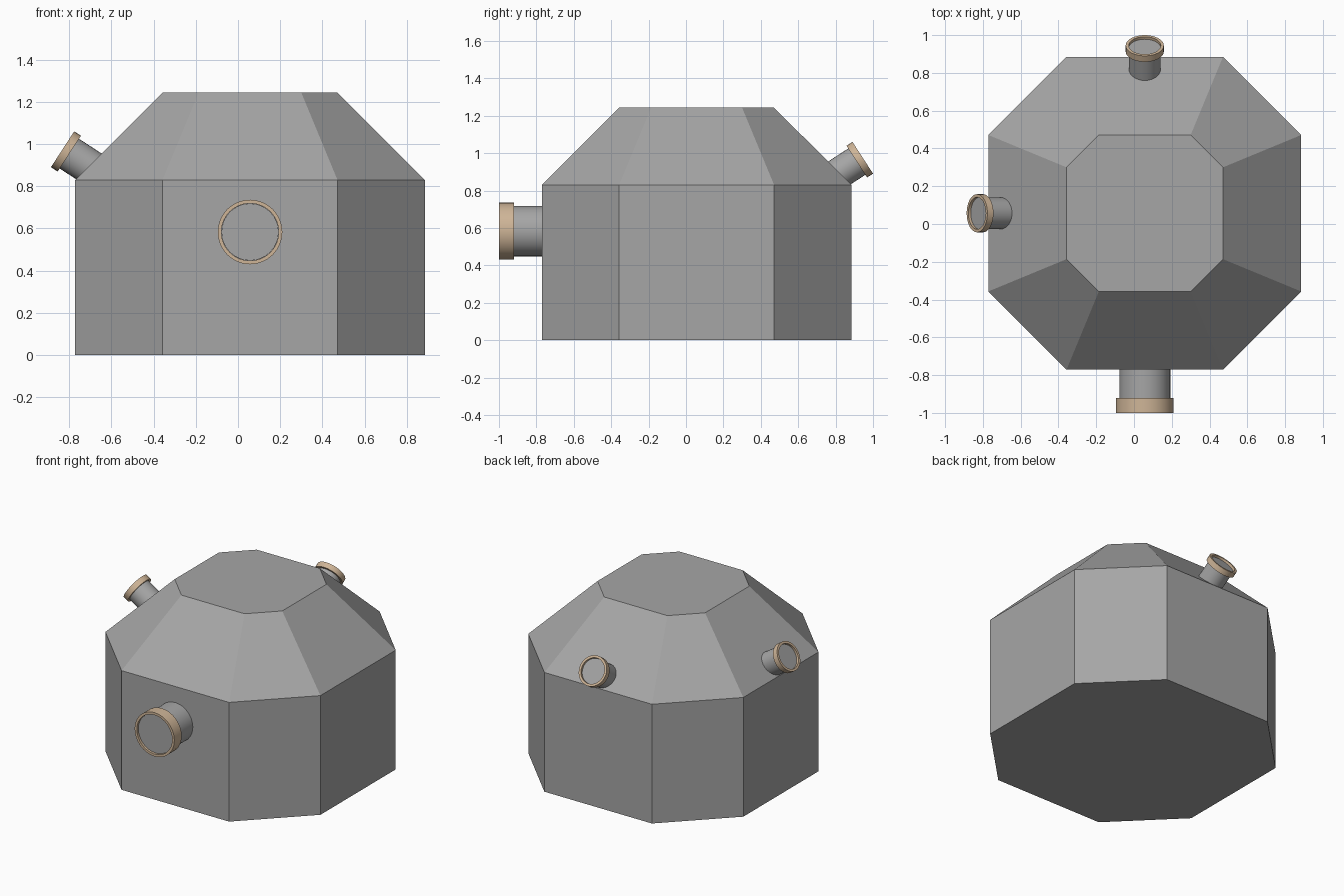
import bpy, math
from mathutils import Vector

if "Cube" in bpy.data.objects:
    bpy.data.objects.remove(bpy.data.objects["Cube"])

def material(name, rgb):
    m = bpy.data.materials.new(name)
    m.diffuse_color = (*rgb, 1)
    m.use_nodes = True
    m.node_tree.nodes["Principled BSDF"].inputs["Base Color"].default_value = m.diffuse_color
    return m

GREY = material("dull grey", (0.38, 0.38, 0.38))
TAN = material("tan", (0.62, 0.46, 0.31))
C = 0.057   # plan centre of the body in x and y
SIDES = 32

def make(name, verts, faces, mat):
    me = bpy.data.meshes.new(name)
    me.from_pydata(verts, [], faces)
    me.materials.append(mat)
    ob = bpy.data.objects.new(name, me)
    bpy.context.collection.objects.link(ob)
    return ob

def octagon(a, b, z):
    """Square of half width a with corners cut back to b."""
    pts = [(a, -b), (a, b), (b, a), (-b, a), (-a, b), (-a, -b), (-b, -a), (b, -a)]
    return [(C + x, C + y, z) for x, y in pts]

def lathe(name, profile, closed, origin, direction, mat):
    """Spin (radius, height) points about an axis; cap the ends if not closed."""
    q = Vector(direction).to_track_quat('Z', 'Y')
    n, verts, faces = len(profile), [], []
    for r, h in profile:
        for i in range(SIDES):
            a = math.tau * i / SIDES
            verts.append(q @ Vector((r * math.cos(a), r * math.sin(a), h)) + Vector(origin))
    for k in range(n if closed else n - 1):
        p, s = k * SIDES, ((k + 1) % n) * SIDES
        for i in range(SIDES):
            j = (i + 1) % SIDES
            faces.append((p + i, p + j, s + j, s + i))
    if not closed:
        faces.append(tuple(reversed(range(SIDES))))
        faces.append(tuple(range((n - 1) * SIDES, n * SIDES)))
    ob = make(name, verts, faces, mat)
    bpy.context.view_layer.objects.active = ob
    ob.select_set(True)
    bpy.ops.object.shade_smooth_by_angle(angle=math.radians(35))
    ob.select_set(False)

def port(name, face, direction, r, tube_r, thick, length):
    """Pipe stub with a flanged rim; face is the centre of the outer end."""
    recess = 0.015
    lathe(name + "_pipe", [(tube_r, -length), (tube_r, -recess)], False, face, direction, GREY)
    inner = tube_r + 0.001
    lathe(name + "_rim", [(r, -thick), (r, 0), (inner, 0), (inner, -thick)], True,
          face, direction, TAN)

# body: straight walls with sloping shoulders and a flat top
rings = octagon(0.828, 0.414, 0) + octagon(0.828, 0.414, 0.83) + octagon(0.414, 0.243, 1.243)
faces = [tuple(reversed(range(8))), tuple(range(16, 24))]
for k in (0, 8):
    for i in range(8):
        j = (i + 1) % 8
        faces.append((k + i, k + j, k + 8 + j, k + 8 + i))
make("body", rings, faces, GREY)

# large level port on the front wall
port("front_port", (C, -1.0, 0.583), (0, -1, 0), 0.153, 0.135, 0.08, 0.25)
# two small raised ports on the back and left shoulders
UP = math.radians(33)
c, s = math.cos(UP), math.sin(UP)
port("back_port", (C, C + 0.888, 0.975), (0, c, s), 0.101, 0.084, 0.038, 0.2)
port("left_port", (C - 0.888, C, 0.975), (-c, 0, s), 0.101, 0.084, 0.038, 0.2)
